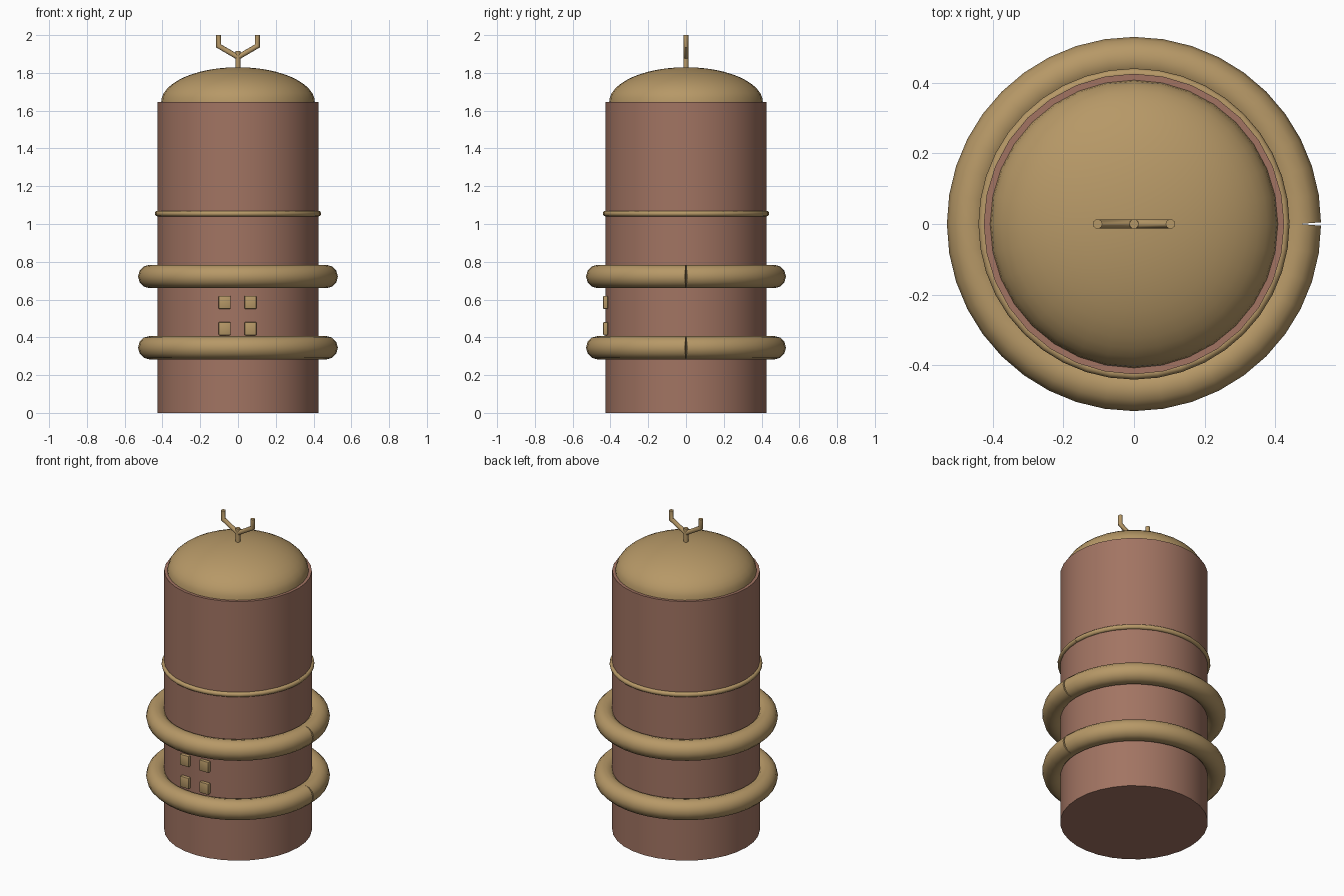
import bpy, bmesh, math
from mathutils import Vector

if "Cube" in bpy.data.objects:
    bpy.data.objects.remove(bpy.data.objects["Cube"])


def material(name, rgb):
    m = bpy.data.materials.new(name)
    m.diffuse_color = (*rgb, 1)
    m.use_nodes = True
    m.node_tree.nodes["Principled BSDF"].inputs["Base Color"].default_value = m.diffuse_color
    return m


BROWN = material("clay brown", (0.36, 0.175, 0.123))
TAN = material("brass tan", (0.47, 0.315, 0.135))


def finish(name, bm, mat, angle=40):
    bmesh.ops.recalc_face_normals(bm, faces=bm.faces)
    me = bpy.data.meshes.new(name)
    bm.to_mesh(me)
    bm.free()
    me.materials.append(mat)
    ob = bpy.data.objects.new(name, me)
    bpy.context.collection.objects.link(ob)
    bpy.ops.object.select_all(action='DESELECT')
    ob.select_set(True)
    bpy.context.view_layer.objects.active = ob
    bpy.ops.object.shade_smooth_by_angle(angle=math.radians(angle))
    return ob


def sweep(name, path, radius, sides, side_axis, mat):
    """Capped round tube along a planar path; side_axis is the plane normal."""
    bm = bmesh.new()
    up = Vector(side_axis)
    pts = [Vector(p) for p in path]
    rings = []
    for i, p in enumerate(pts):
        a = (p - pts[i - 1]).normalized() if i else None
        b = (pts[i + 1] - p).normalized() if i < len(pts) - 1 else None
        t = (a + b).normalized() if a and b else (a or b)
        out = t.cross(up)
        miter = 1 / t.dot(a) if a and b else 1
        rings.append([bm.verts.new(p + radius * (out * math.cos(k * math.tau / sides) * miter
                                                 + up * math.sin(k * math.tau / sides)))
                      for k in range(sides)])
    for r, s in zip(rings, rings[1:]):
        for k in range(sides):
            j = (k + 1) % sides
            bm.faces.new((r[k], r[j], s[j], s[k]))
    bm.faces.new(rings[0])
    bm.faces.new(rings[-1])
    return finish(name, bm, mat)


# Body: plain closed cylinder
BODY_R, BODY_H = 0.425, 1.645
bm = bmesh.new()
bmesh.ops.create_cone(bm, cap_ends=True, segments=32, radius1=BODY_R, radius2=BODY_R, depth=BODY_H)
bmesh.ops.translate(bm, verts=bm.verts, vec=(0, 0, BODY_H / 2))
finish("body", bm, BROWN)

# Dome: upper half of a flattened sphere
bm = bmesh.new()
bmesh.ops.create_uvsphere(bm, u_segments=32, v_segments=24, radius=1)
bmesh.ops.delete(bm, geom=[v for v in bm.verts if v.co.z < -0.01], context='VERTS')
bmesh.ops.scale(bm, verts=bm.verts, vec=(0.407, 0.407, 0.185))
bmesh.ops.translate(bm, verts=bm.verts, vec=(0, 0, BODY_H))
finish("dome", bm, TAN)

# Hoops: tubes bent round the body, with their square-cut ends meeting on +x
for name, z, major, minor in (("lower_hoop", 0.345, 0.467, 0.062),
                              ("middle_hoop", 0.722, 0.467, 0.062),
                              ("thin_band", 1.055, 0.425, 0.015)):
    n = 40
    path = [(major * math.cos(i * math.tau / n), major * math.sin(i * math.tau / n), z)
            for i in range(n + 1)]
    sweep(name, path, minor, 12, (0, 0, 1), TAN)

# Windows: four small rounded blocks on the front
for x in (-0.071, 0.066):
    for z in (0.446, 0.585):
        bm = bmesh.new()
        bmesh.ops.create_cube(bm, size=1)
        bmesh.ops.scale(bm, verts=bm.verts, vec=(0.064, 0.026, 0.07))
        bmesh.ops.bevel(bm, geom=bm.edges[:], offset=0.006, segments=2, profile=0.5, affect='EDGES')
        bmesh.ops.translate(bm, verts=bm.verts, vec=(x, -0.426, z))
        finish("window", bm, TAN)

# Antenna: centre pole with two bent arms
sweep("antenna_pole", [(0, 0, 1.80), (0, 0, 1.915)], 0.0135, 10, (0, 1, 0), TAN)
for s, side in ((-1, "left"), (1, "right")):
    sweep("antenna_arm_" + side, [(0, 0, 1.883), (s * 0.103, 0, 1.943), (s * 0.103, 0, 2.0)],
          0.0135, 10, (0, 1, 0), TAN)
